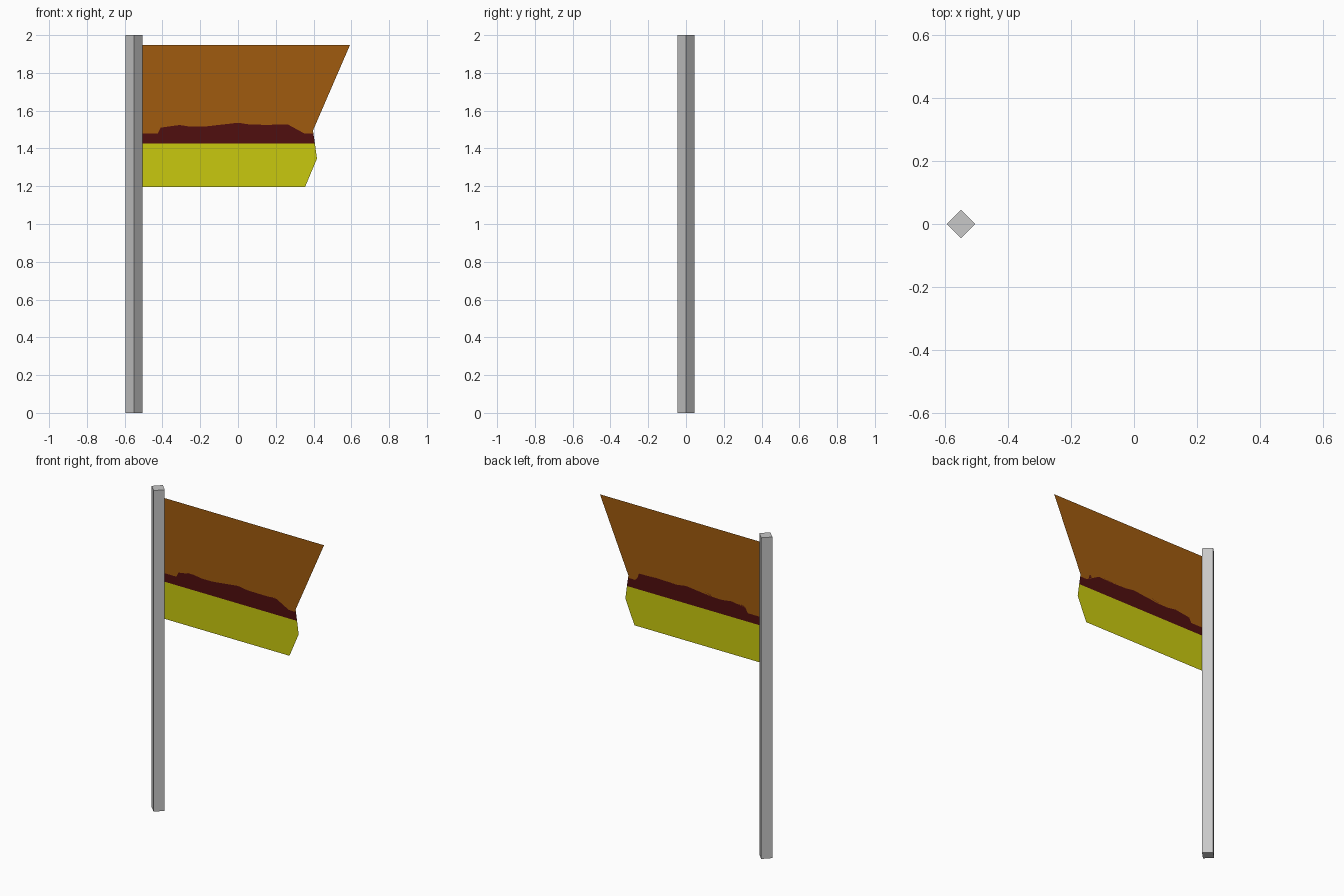
import bpy, bmesh, math

if "Cube" in bpy.data.objects:
    bpy.data.objects.remove(bpy.data.objects["Cube"])


def material(name, rgb):
    m = bpy.data.materials.new(name)
    m.diffuse_color = (*rgb, 1)
    m.use_nodes = True
    m.node_tree.nodes["Principled BSDF"].inputs["Base Color"].default_value = m.diffuse_color
    return m


def finish(name, bm, mats):
    me = bpy.data.meshes.new(name)
    bm.to_mesh(me)
    bm.free()
    for m in mats:
        me.materials.append(m)
    ob = bpy.data.objects.new(name, me)
    bpy.context.collection.objects.link(ob)
    return ob


grey = material("pole grey", (0.578, 0.578, 0.578))
brown = material("flag orange brown", (0.352, 0.105, 0.0044))
maroon = material("flag maroon", (0.08, 0.0044, 0.0044))
yellow = material("flag yellow", (0.584, 0.584, 0.0044))

# Pole: square post turned corner-on
bm = bmesh.new()
bmesh.ops.create_cone(bm, cap_ends=True, segments=4, radius1=0.045, radius2=0.045, depth=2)
for v in bm.verts:
    a = math.atan2(v.co.y, v.co.x)
    a = round(a / (math.pi / 2)) * math.pi / 2
    v.co = (-0.55 + 0.045 * math.cos(a), 0.045 * math.sin(a), v.co.z + 1)
finish("pole", bm, [grey])

# Flag: flat sheet split into three coloured bands along shared edges
HOIST = -0.506
wave = [(HOIST, 1.48), (-0.425, 1.48), (-0.41, 1.51), (-0.39, 1.526), (-0.31, 1.524),
        (-0.25, 1.515), (-0.175, 1.516), (-0.125, 1.534), (0.0, 1.536), (0.06, 1.527),
        (0.14, 1.525), (0.24, 1.531), (0.325, 1.527), (0.335, 1.495), (0.35, 1.48), (0.399, 1.48)]
seam = [(HOIST, 1.427), (0.407, 1.427)]
bands = [
    wave + [(0.397, 1.495), (0.405, 1.648), (0.463, 1.798), (0.593, 1.948), (HOIST, 1.948)],
    seam + wave[::-1],
    [(HOIST, 1.196), (0.355, 1.196), (0.418, 1.346)] + seam[::-1],
]
bm = bmesh.new()
verts = {}
for i, outline in enumerate(bands):
    for x, z in outline:
        if (x, z) not in verts:
            verts[x, z] = bm.verts.new((x, 0, z))
    bm.faces.new([verts[p] for p in outline]).material_index = i
bmesh.ops.triangulate(bm, faces=bm.faces[:])
finish("flag", bm, [brown, maroon, yellow])
